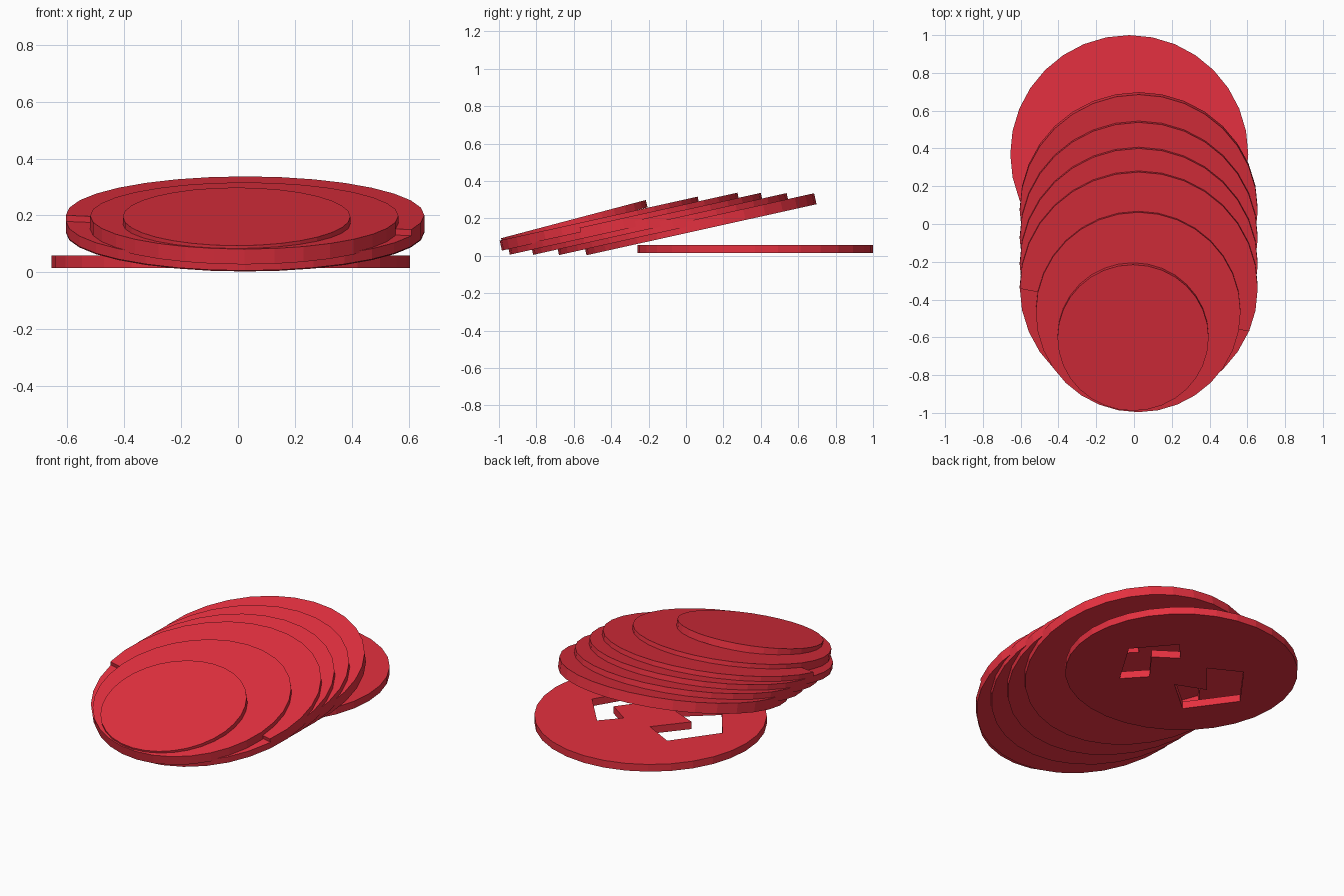
import bpy, bmesh
from math import radians, cos, sin, tau
from mathutils import Euler

if "Cube" in bpy.data.objects:
    bpy.data.objects.remove(bpy.data.objects["Cube"])

red = bpy.data.materials.new("red")
red.diffuse_color = (0.78, 0.03, 0.05, 1)
red.use_nodes = True
red.node_tree.nodes["Principled BSDF"].inputs["Base Color"].default_value = red.diffuse_color


def prism(name, outline, z0, z1, loc, tilt=0):
    """Extrude a flat outline from z0 to z1, then tilt and place it."""
    bm = bmesh.new()
    base = bm.faces.new([bm.verts.new((x, y, z0)) for x, y in outline])
    ext = bmesh.ops.extrude_face_region(bm, geom=[base])
    top = [v for v in ext["geom"] if isinstance(v, bmesh.types.BMVert)]
    bmesh.ops.translate(bm, verts=top, vec=(0, 0, z1 - z0))
    bmesh.ops.recalc_face_normals(bm, faces=bm.faces)
    me = bpy.data.meshes.new(name)
    bm.to_mesh(me)
    bm.free()
    me.materials.append(red)
    ob = bpy.data.objects.new(name, me)
    ob.location = loc
    ob.rotation_euler = Euler((radians(tilt), 0, 0))
    bpy.context.collection.objects.link(ob)
    return ob


def disc(name, radius, thickness, loc, tilt=0, sides=32):
    """Disc whose top centre sits at loc."""
    ring = [(radius * cos(tau * i / sides), radius * sin(tau * i / sides)) for i in range(sides)]
    return prism(name, ring, -thickness, 0, loc, tilt)


def cut(target, outline, z0, z1, tilt=0):
    """Subtract an extruded outline, given in the target's own frame."""
    cutter = prism(target.name + "_cutter", outline, z0, z1, target.location, tilt)
    cutter.hide_render = True
    cutter.hide_viewport = True
    cutter.display_type = 'WIRE'
    mod = target.modifiers.new("cut", 'BOOLEAN')
    mod.operation = 'DIFFERENCE'
    mod.solver = 'EXACT'
    mod.object = cutter


# Two angular slots through each large disc
slots = [
    [(.38, .01), (.20, .22), (.10, .11), (.23, .02), (.10, -.15), (.21, -.27)],
    [(-.06, -.13), (-.23, -.06), (-.08, .12), (-.26, .215), (-.447, -.04), (-.26, -.30)],
]

# Flat disc on the ground behind the stack
flat = disc("flat_disc", .63, .043, (-.025, .37, .059))
for s in slots:
    cut(flat, s, -.2, .1)

# Leaning, fanned large discs
TILT = 12.5
for i, y in enumerate((.07, -.077, -.215, -.34)):
    d = disc(f"leaning_disc_{i + 1}", .63, .06, (.025, y, .198 + .001 * i), TILT)
    if i == 0:
        for s in slots:
            cut(d, s, -.2, .1, TILT)

# Step across the front of the uppermost large disc
cut(d, [(-.8, .03), (.8, -.275), (.8, -.9), (-.8, -.9)], -.022, .1, TILT)

# Two smaller discs on top
disc("medium_disc", .542, .055, (.022, -.467, .199), TILT)
disc("small_disc", .40, .04, (-.005, -.602, .196), 14.8)
